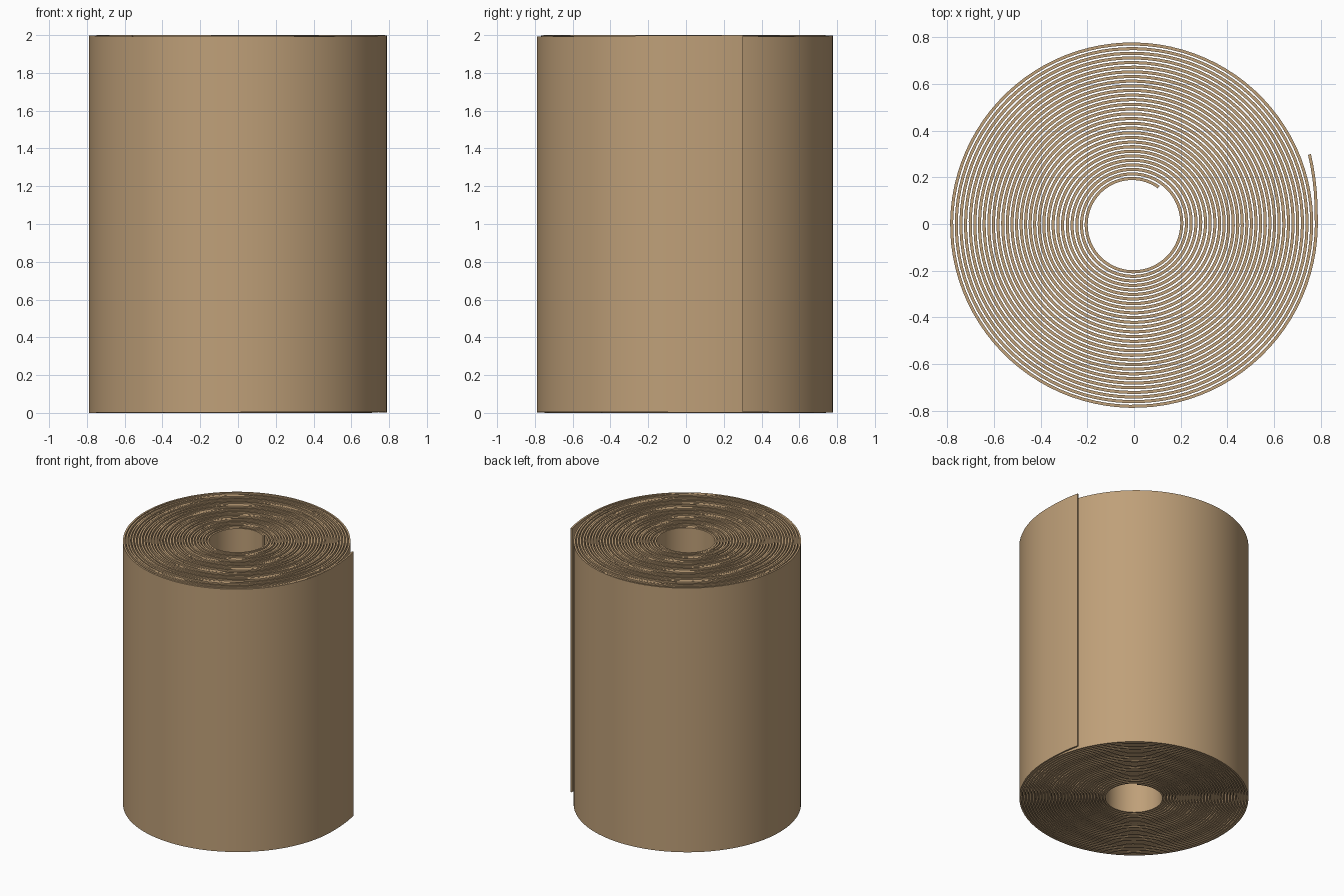
import bpy, bmesh, math

if "Cube" in bpy.data.objects:
    bpy.data.objects.remove(bpy.data.objects["Cube"])

TURNS, STEPS = 30, 96            # windings and segments per winding
R_IN, R_OUT = 0.193, 0.788       # centre-line radii of the sheet
HALF = 0.0065                    # half of the sheet thickness
A0 = math.radians(55)            # inner end of the sheet
A1 = TURNS * 2 * math.pi + math.radians(21.5)   # loose outer end
LIFT = math.radians(20)          # stretch of sheet peeling off the roll


def radius(a):
    t = (a - A0) / (A1 - A0)
    r = R_IN + (R_OUT - R_IN) * t
    # loose inner windings ripple slightly
    r += 0.003 * math.sin(math.pi * min(1, t * 1.7)) * math.sin(2.03 * a)
    # loose end lifts away from the roll
    u = max(0, (a - A1 + LIFT) / LIFT)
    return r + 0.026 * u ** 1.5


# wound sheet: thick spiral ribbon extruded upward
bm = bmesh.new()
n = int((A1 - A0) / (2 * math.pi) * STEPS)
rows = []
for i in range(n + 1):
    a = A0 + (A1 - A0) * i / n
    r = radius(a)
    top = 1.996 + 0.004 * math.sin(a * 1.37)
    bot = 0.002 - 0.002 * math.sin(a * 1.13)
    rows.append([bm.verts.new((rr * math.cos(a) - 0.005, rr * math.sin(a), z))
                 for rr, z in ((r - HALF, bot), (r + HALF, bot),
                               (r + HALF, top), (r - HALF, top))])
for p, q in zip(rows, rows[1:]):
    for k in range(4):
        j = (k + 1) % 4
        bm.faces.new((p[k], p[j], q[j], q[k]))
bm.faces.new(rows[0])
bm.faces.new(rows[-1][::-1])
bmesh.ops.recalc_face_normals(bm, faces=bm.faces)
mesh = bpy.data.meshes.new("paper_roll")
bm.to_mesh(mesh)
bm.free()
roll = bpy.data.objects.new("paper_roll", mesh)
bpy.context.collection.objects.link(roll)

# brown paper colour
mat = bpy.data.materials.new("brown_paper")
mat.diffuse_color = (0.52, 0.35, 0.19, 1)
mat.use_nodes = True
mat.node_tree.nodes["Principled BSDF"].inputs["Base Color"].default_value = mat.diffuse_color
mesh.materials.append(mat)

bpy.context.view_layer.objects.active = roll
roll.select_set(True)
bpy.ops.object.shade_smooth_by_angle(angle=math.radians(30))
